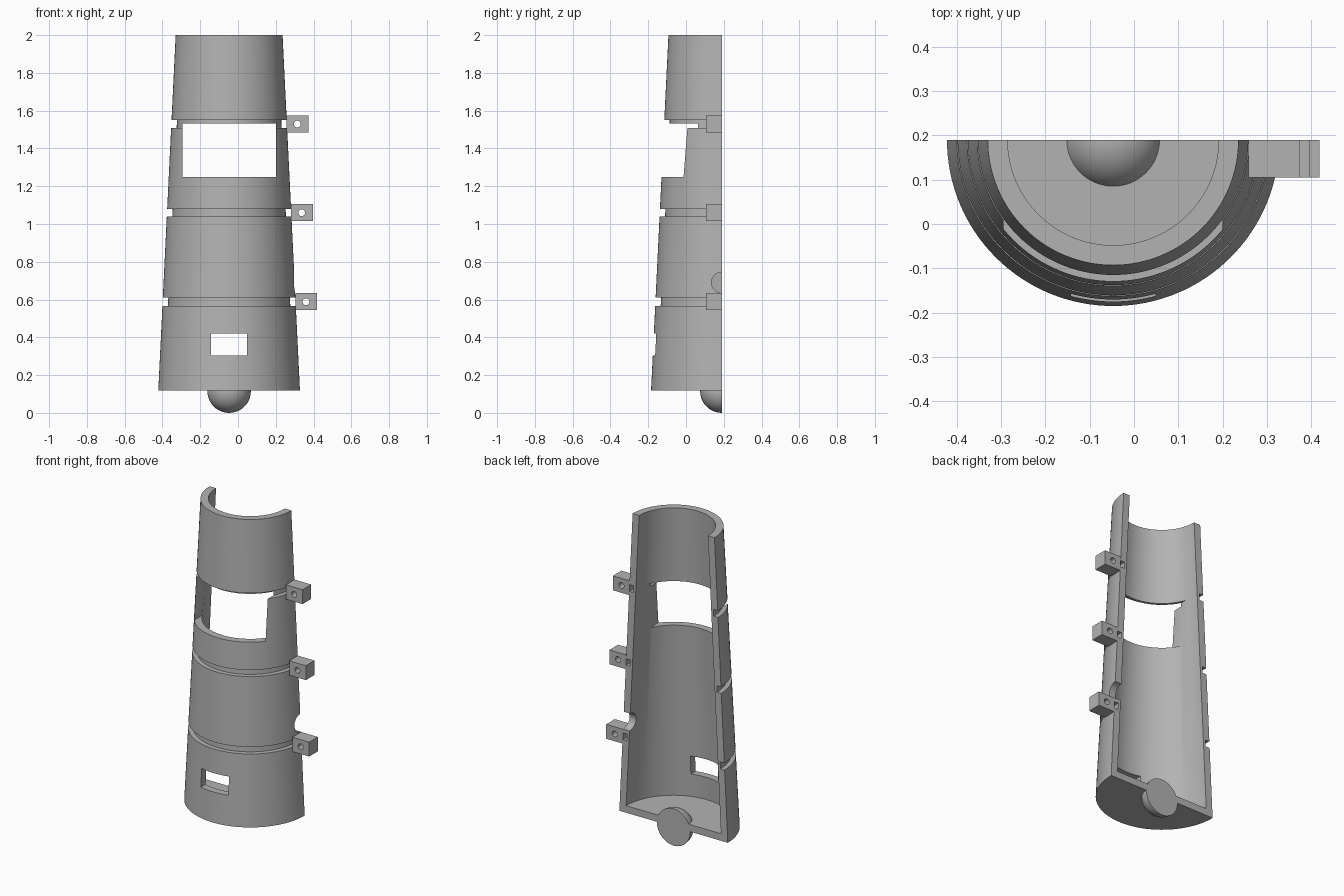
import bpy, bmesh
from math import sin, cos, pi

cube = bpy.data.objects.get("Cube")
if cube:
    bpy.data.objects.remove(cube, do_unlink=True)

CX, CY = -0.047, 0.19          # axis of the half shell
BASE, TOP = 0.118, 2.0
WALL, FLOOR, GROOVE = 0.045, 0.162, 0.029

grey = bpy.data.materials.new("plain grey")
grey.use_nodes = True
colour = (0.45, 0.45, 0.45, 1)
grey.diffuse_color = colour
grey.node_tree.nodes["Principled BSDF"].inputs["Base Color"].default_value = colour


def radius(z):
    return 0.375 - (0.375 - 0.283) * (z - BASE) / (TOP - BASE)


def finish(name, bm):
    bmesh.ops.recalc_face_normals(bm, faces=bm.faces)
    mesh = bpy.data.meshes.new(name)
    bm.to_mesh(mesh)
    bm.free()
    mesh.materials.append(grey)
    ob = bpy.data.objects.new(name, mesh)
    bpy.context.collection.objects.link(ob)
    return ob


def half_turn(name, profile, steps=64):
    """Solid made by turning an axis-to-axis profile through the front half."""
    bm = bmesh.new()
    rings = []
    for i in range(steps + 1):
        a = pi + pi * i / steps
        rings.append([bm.verts.new((CX + r * cos(a), CY + r * sin(a), z))
                      for r, z in profile])
    for a, b in zip(rings, rings[1:]):
        for j in range(len(profile) - 1):
            bm.faces.new((a[j], a[j + 1], b[j + 1], b[j]))
    bm.faces.new(rings[0])
    bm.faces.new(rings[-1])
    bmesh.ops.remove_doubles(bm, verts=bm.verts, dist=0.00001)
    return finish(name, bm)


def box(name, x, y, z):
    bm = bmesh.new()
    bmesh.ops.create_cube(bm, size=1)
    for v in bm.verts:
        v.co = [lo + (c + 0.5) * (hi - lo) for c, (lo, hi) in zip(v.co, (x, y, z))]
    return finish(name, bm)


def rod(name, centre, r, length, rotation):
    bm = bmesh.new()
    bmesh.ops.create_cone(bm, cap_ends=True, segments=32, radius1=r, radius2=r, depth=length)
    ob = finish(name, bm)
    ob.location, ob.rotation_euler = centre, rotation
    return ob


def activate(ob):
    bpy.ops.object.select_all(action='DESELECT')
    ob.select_set(True)
    bpy.context.view_layer.objects.active = ob


def cut(ob, cutter):
    cutter.hide_render = True
    activate(ob)
    mod = ob.modifiers.new("cut", 'BOOLEAN')
    mod.operation, mod.solver, mod.object = 'DIFFERENCE', 'EXACT', cutter
    bpy.ops.object.modifier_apply(modifier=mod.name)
    bpy.data.objects.remove(cutter, do_unlink=True)


def smooth(ob):
    activate(ob)
    bpy.ops.object.shade_smooth_by_angle(angle=pi / 6)


# Tapered half shell with floor and three strap grooves
grooves = [(0.567, 0.61), (1.04, 1.08), (1.508, 1.55)]
profile = [(0, BASE), (radius(BASE), BASE)]
for lo, hi in grooves:
    profile += [(radius(lo), lo), (radius(lo) - GROOVE, lo),
                (radius(hi) - GROOVE, hi), (radius(hi), hi)]
profile += [(radius(TOP), TOP), (radius(TOP) - WALL, TOP),
            (radius(FLOOR) - WALL, FLOOR), (0, FLOOR)]
shell = half_turn("half_shell", profile)

# Openings: large window, small window, round side notch
cut(shell, box("large_window", (CX - 0.247, CX + 0.247), (-0.4, 0.15), (1.25, 1.532)))
cut(shell, box("small_window", (CX - 0.095, CX + 0.095), (-0.4, 0.05), (0.305, 0.42)))
cut(shell, rod("side_notch", (0.3, CY, 0.69), 0.055, 0.3, (0, pi / 2, 0)))
smooth(shell)

# Half ball set in the floor
R = 0.115
smooth(half_turn("half_ball", [(R * sin(pi * i / 24), R - R * cos(pi * i / 24))
                               for i in range(25)], 32))

# Drilled mounting lugs beside the grooves
for name, (lo, hi) in zip(("lower", "middle", "upper"), grooves):
    z = (lo + hi) / 2
    x = CX + radius(z) - 0.001
    lug = box(name + "_lug", (x, x + 0.115), (0.105, CY), (z - 0.045, z + 0.045))
    cut(lug, rod("lug_hole", (x + 0.056, 0.15, z), 0.018, 0.3, (pi / 2, 0, 0)))
    smooth(lug)
